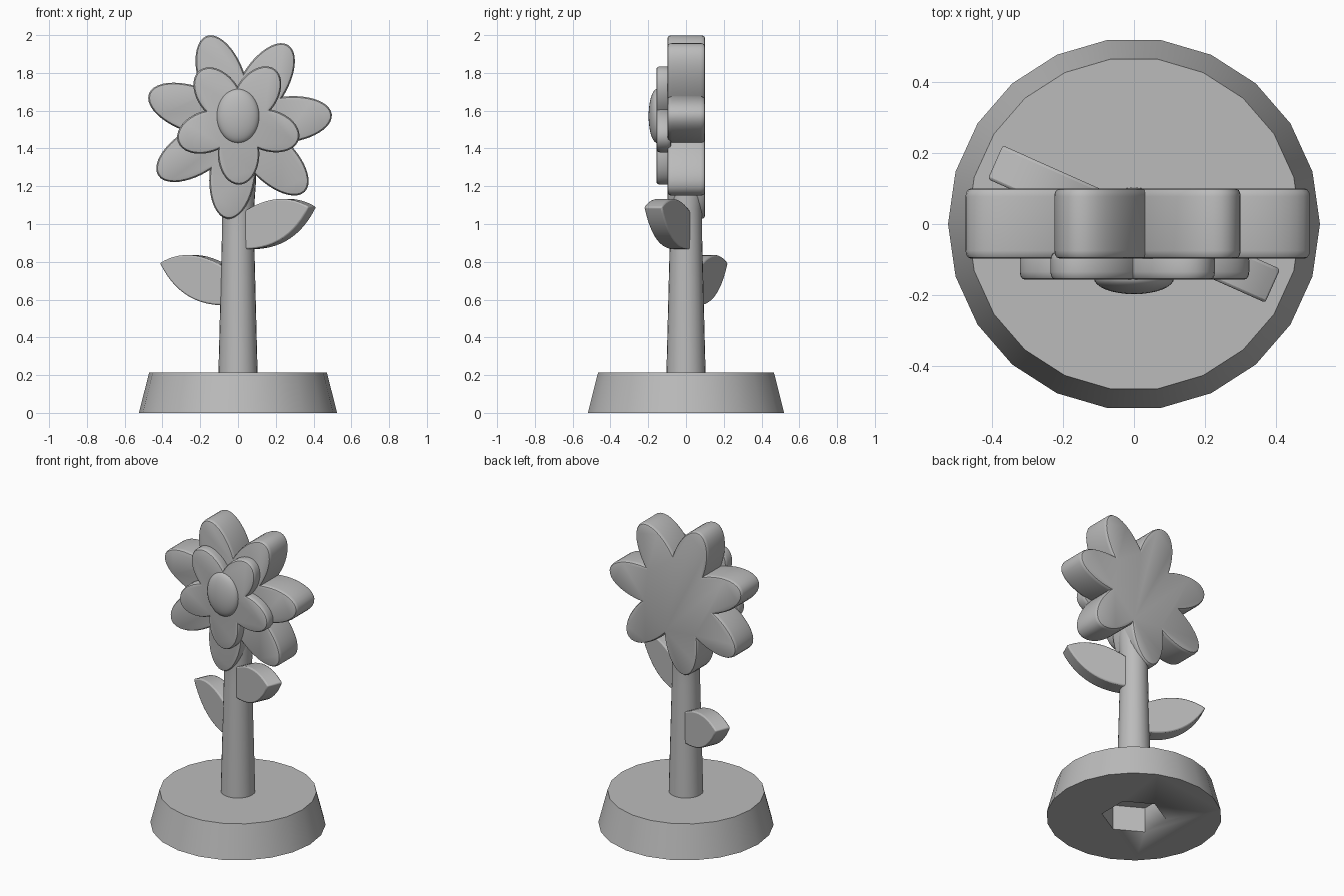
import bpy
import bmesh
from math import pi, sin, cos, sqrt, radians
from mathutils import Matrix, Vector

cube = bpy.data.objects.get("Cube")
if cube:
    bpy.data.objects.remove(cube)

grey = bpy.data.materials.new("plain_grey")
grey.use_nodes = True
grey.diffuse_color = (0.5, 0.5, 0.5, 1)
grey.node_tree.nodes["Principled BSDF"].inputs["Base Color"].default_value = (0.5, 0.5, 0.5, 1)


def select(obj):
    bpy.ops.object.select_all(action="DESELECT")
    obj.select_set(True)
    bpy.context.view_layer.objects.active = obj


def finish(name, bm, angle=32):
    """Turn a bmesh into a shaded grey object."""
    bmesh.ops.recalc_face_normals(bm, faces=bm.faces)
    mesh = bpy.data.meshes.new(name)
    bm.to_mesh(mesh)
    bm.free()
    mesh.materials.append(grey)
    obj = bpy.data.objects.new(name, mesh)
    bpy.context.collection.objects.link(obj)
    select(obj)
    bpy.ops.object.shade_smooth_by_angle(angle=radians(angle))
    return obj


def loft(name, rings):
    """Skin equal-length closed rings and cap both ends."""
    bm = bmesh.new()
    loops = [[bm.verts.new(p) for p in ring] for ring in rings]
    n = len(loops[0])
    for a, b in zip(loops, loops[1:]):
        for i in range(n):
            j = (i + 1) % n
            bm.faces.new((a[i], a[j], b[j], b[i]))
    bm.faces.new(loops[0])
    bm.faces.new(loops[-1])
    return finish(name, bm)


def turned(name, profile, sides, turn=0.0):
    """Stack of polygons about the z axis from (radius, height) pairs."""
    angles = [turn + 2 * pi * i / sides for i in range(sides)]
    return loft(name, [[(r * cos(t), r * sin(t), z) for t in angles] for r, z in profile])


# Base with a hexagonal socket underneath
base = turned("base", [(0.525, 0), (0.47, 0.215)], 22)
socket = turned("socket_cutter", [(0.195, -0.1), (0.195, 0.165)], 6, pi / 6)
socket.hide_render = True
cut = base.modifiers.new("socket", "BOOLEAN")
cut.operation = "DIFFERENCE"
cut.solver = "EXACT"
cut.object = socket
select(base)
bpy.ops.object.modifier_apply(modifier=cut.name)
bpy.data.objects.remove(socket)

# Stem, slightly flared under the flower
turned("stem", [(0.104, 0.2), (0.085, 0.95), (0.085, 1.08), (0.095, 1.22), (0.095, 1.4)], 24)


def petal_reach(t, centre, a, b):
    """Distance from the flower centre to an elliptical petal's far edge."""
    k = (cos(t) / a) ** 2 + (sin(t) / b) ** 2
    h = centre * cos(t) / a ** 2
    root = max(0.0, h * h - k * ((centre / a) ** 2 - 1))
    return (h + sqrt(root)) / k


def petals(name, count, first, centre, a, b, height, front, back):
    """One layer of joined petals with rounded rims."""
    steps = 22
    soft, depth = 0.014, 0.022
    arc = [(soft * (1 - sin(q)), depth * (1 - cos(q))) for q in (0, pi / 6, pi / 3, pi / 2)]
    section = [(i, front + d) for i, d in arc] + [(i, back - d) for i, d in reversed(arc)]
    rings = []
    for inset, y in section:
        ring = []
        for p in range(count):
            for s in range(steps):
                t = (2 * s / steps - 1) * pi / count
                r = petal_reach(t, centre, a - inset, b - inset)
                w = radians(first) + 2 * pi * p / count + t
                ring.append((r * cos(w), y, height + r * sin(w)))
        rings.append(ring)
    return loft(name, rings)


petals("outer_petals", 7, 6.5, 0.253, 0.247, 0.122, 1.524, -0.097, 0.1)
petals("inner_petals", 5, -89, 0.172, 0.165, 0.11, 1.545, -0.157, -0.08)

# Domed flower centre
bm = bmesh.new()
bmesh.ops.create_uvsphere(bm, u_segments=32, v_segments=20, radius=1)
bmesh.ops.transform(bm, verts=bm.verts, matrix=Matrix.Translation((0, -0.153, 1.572))
                    @ Matrix.Diagonal((0.113, 0.045, 0.143, 1)))
finish("flower_centre", bm, 60)


def curve(p, c, q, n=14):
    """Points on a quadratic curve."""
    p, c, q = Vector(p), Vector(c), Vector(q)
    return [p.lerp(c, i / n).lerp(c.lerp(q, i / n), i / n) for i in range(n + 1)]


def leaf(name, turn, drop):
    """Thick pointed leaf growing out of the stem."""
    tip = (0.432, 1.09)
    outline = curve((0, 1.03), (0.24, 1.2), tip) + curve(tip, (0.3, 0.84), (0, 0.87))[1:]
    spin = Matrix.Translation((0, 0, -drop)) @ Matrix.Rotation(radians(turn), 4, "Z")
    obj = loft(name, [[spin @ Vector((u, y, z)) for u, z in outline] for y in (-0.052, 0.052)])
    bevel = obj.modifiers.new("soft_edges", "BEVEL")
    bevel.width = 0.008
    bevel.segments = 2
    bevel.limit_method = "ANGLE"
    bevel.angle_limit = radians(40)


leaf("upper_left_leaf", -24, 0)
leaf("lower_right_leaf", 156, 0.297)
